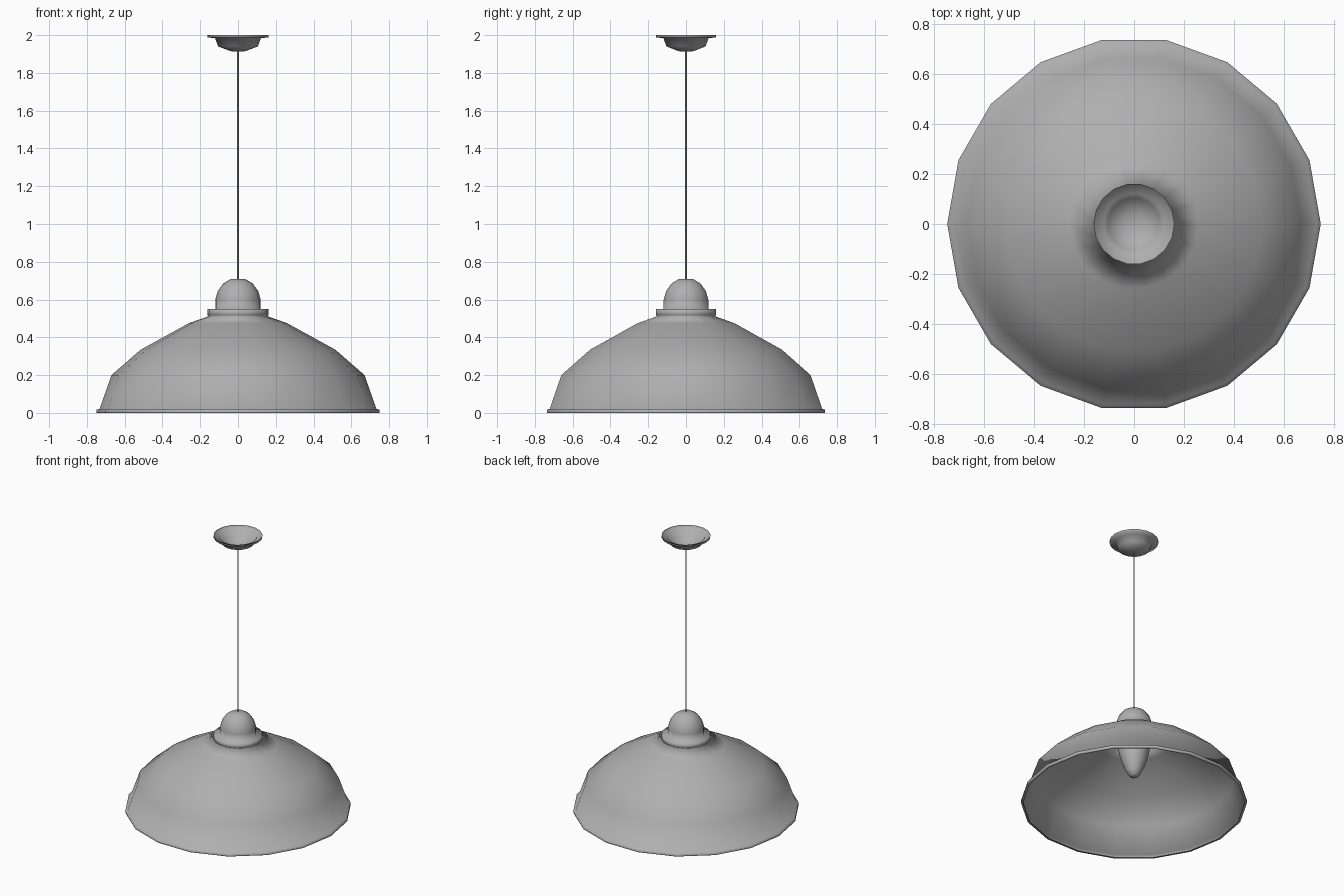
import bpy, bmesh, math

if "Cube" in bpy.data.objects:
    bpy.data.objects.remove(bpy.data.objects["Cube"])

# Mid grey finish shared by all parts
grey = bpy.data.materials.new("grey")
grey.diffuse_color = (0.43, 0.43, 0.43, 1)
grey.use_nodes = True
grey.node_tree.nodes["Principled BSDF"].inputs["Base Color"].default_value = grey.diffuse_color


def lathe(name, profile, sides=18):
    """Revolve (radius, z) points about the z axis; radius 0 makes a pole."""
    bm = bmesh.new()
    rings = []
    for r, z in profile:
        if r == 0:
            rings.append([bm.verts.new((0, 0, z))] * sides)
        else:
            rings.append([bm.verts.new((r * math.cos(2 * math.pi * i / sides),
                                        r * math.sin(2 * math.pi * i / sides), z))
                          for i in range(sides)])
    for a, b in zip(rings, rings[1:]):
        for i in range(sides):
            j = (i + 1) % sides
            face = bm.faces.new(list(dict.fromkeys((a[i], a[j], b[j], b[i]))))
            face.smooth = True
    mesh = bpy.data.meshes.new(name)
    bm.to_mesh(mesh)
    bm.free()
    mesh.materials.append(grey)
    ob = bpy.data.objects.new(name, mesh)
    bpy.context.collection.objects.link(ob)
    return ob


# Wide shade with a lip and raised collar, running on into the domed cap
lathe("shade", [(0.748, 0.005), (0.748, 0.018), (0.733, 0.02), (0.67, 0.2),
                (0.515, 0.335), (0.26, 0.475), (0.155, 0.512),
                (0.162, 0.517), (0.162, 0.55), (0.12, 0.55), (0.12, 0.60),
                (0.107, 0.645), (0.078, 0.685), (0.04, 0.708), (0, 0.71)])

# Inward lip under the shade rim
lathe("rim_lip", [(0.733, 0.0), (0.748, 0.0), (0.748, 0.005)])

# Bulb hanging inside the shade
lathe("bulb", [(0, 0.198), (0.03, 0.205), (0.052, 0.24), (0.078, 0.30),
               (0.098, 0.37), (0.107, 0.43), (0.11, 0.55)])

# Thin cord
lathe("cord", [(0.005, 0.70), (0.005, 1.92)], sides=4)

# Open ceiling canopy
lathe("canopy", [(0, 1.912), (0.04, 1.915), (0.105, 1.94), (0.122, 1.985),
                 (0.162, 1.987), (0.162, 2.0)])
